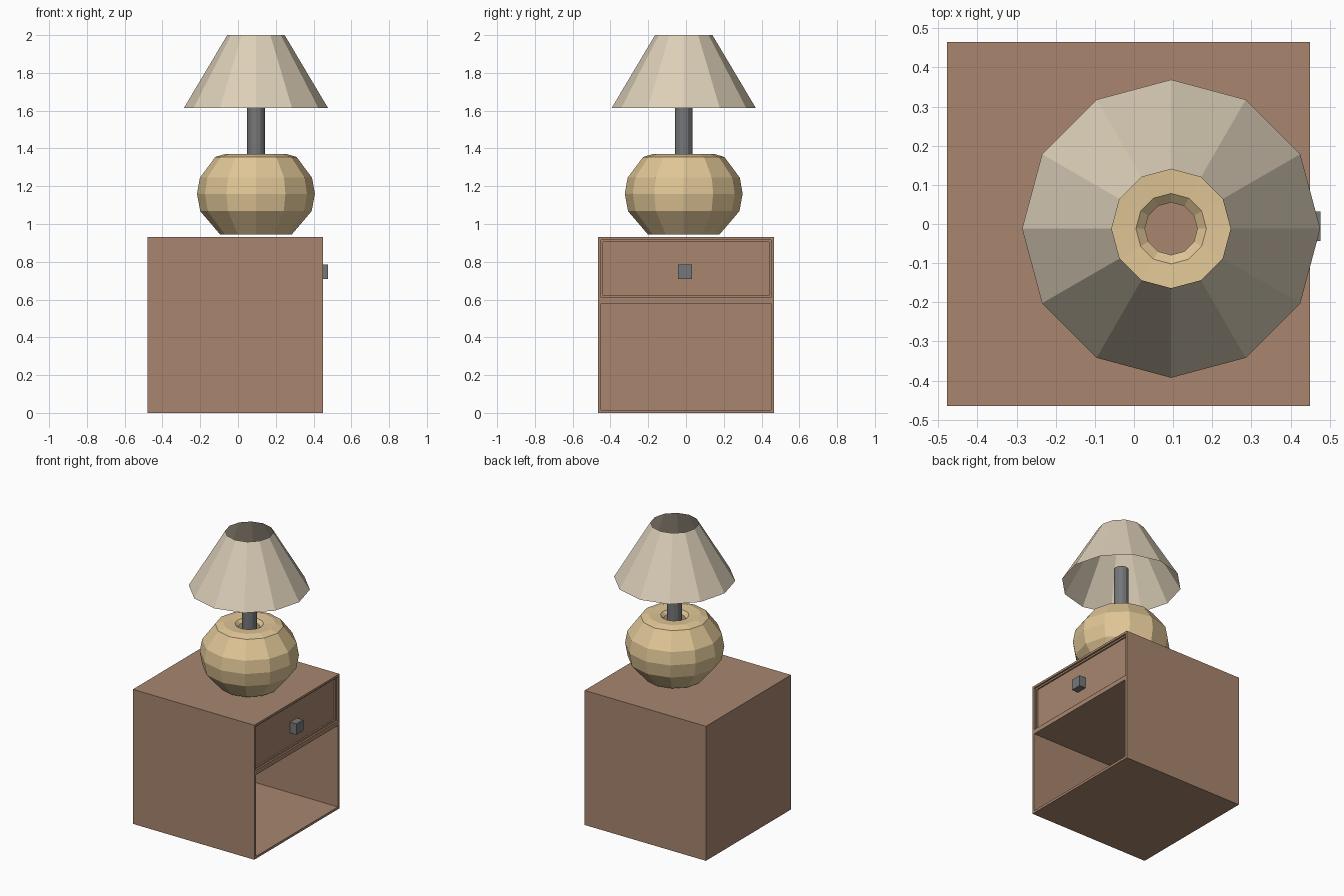
import bpy, bmesh, math
from mathutils import Vector

if "Cube" in bpy.data.objects:
    bpy.data.objects.remove(bpy.data.objects["Cube"])


def material(name, rgb):
    def lin(c):
        c /= 255
        return c / 12.92 if c <= 0.04045 else ((c + 0.055) / 1.055) ** 2.4
    m = bpy.data.materials.new(name)
    m.diffuse_color = (*[lin(c) for c in rgb], 1)
    m.use_nodes = True
    m.node_tree.nodes["Principled BSDF"].inputs["Base Color"].default_value = m.diffuse_color
    return m


WOOD = material("brown_wood", (168, 134, 110))
CLAY = material("tan_ceramic", (224, 198, 150))
CLOTH = material("cream_cloth", (220, 207, 184))
METAL = material("grey_metal", (118, 119, 120))


def finish(name, bm, mat):
    me = bpy.data.meshes.new(name)
    bm.normal_update()
    bm.to_mesh(me)
    bm.free()
    me.materials.append(mat)
    ob = bpy.data.objects.new(name, me)
    bpy.context.collection.objects.link(ob)
    return ob


def box_bm(lo, hi):
    bm = bmesh.new()
    bmesh.ops.create_cube(bm, size=1)
    for v in bm.verts:
        v.co = Vector([lo[i] + (v.co[i] + 0.5) * (hi[i] - lo[i]) for i in range(3)])
    return bm


def lathe(name, profile, mat, cx=0.095, cy=-0.012, n=12):
    """Open surface of revolution with n flat sides; profile is (radius, z)."""
    bm = bmesh.new()
    rings = [[bm.verts.new((cx + r * math.cos(2 * math.pi * i / n),
                            cy + r * math.sin(2 * math.pi * i / n), z))
              for i in range(n)] for r, z in profile]
    for a, b in zip(rings, rings[1:]):
        for i in range(n):
            j = (i + 1) % n
            bm.faces.new((a[i], a[j], b[j], b[i]))
    return finish(name, bm, mat)


# Cabinet: one box whose +x face is split into a drawer and an open shelf
bm = box_bm((-0.478, -0.465, 0), (0.45, 0.465, 0.93))
bm.normal_update()
front = max(bm.faces, key=lambda f: f.normal.x)
bmesh.ops.bisect_plane(bm, geom=[front] + list(front.edges) + list(front.verts),
                       plane_co=(0, 0, 0.595), plane_no=(0, 0, 1))
bm.normal_update()
panels = sorted((f for f in bm.faces if f.normal.x > 0.9),
                key=lambda f: f.calc_center_median().z)


def inset_push(face, margin, depth):
    bmesh.ops.inset_individual(bm, faces=[face], thickness=margin)
    new = bmesh.ops.extrude_discrete_faces(bm, faces=[face])["faces"][0]
    bmesh.ops.translate(bm, verts=list(new.verts), vec=(-depth, 0, 0))
    bm.normal_update()
    return new


shelf, drawer = panels[0], panels[-1]
inset_push(shelf, 0.023, 0.905)
drawer = inset_push(drawer, 0.021, 0.012)
inset_push(drawer, 0.016, 0.010)
finish("cabinet", bm, WOOD)

# Drawer knob
finish("drawer_knob", box_bm((0.426, -0.043, 0.71), (0.477, 0.032, 0.785)), METAL)

# Lamp: faceted vase base, open tube pole and open cone shade
lathe("lamp_base", [(0.19, 0.945), (0.295, 1.068), (0.312, 1.16), (0.297, 1.245),
                    (0.215, 1.355), (0.165, 1.37), (0.09, 1.365), (0.067, 1.345)], CLAY)
lathe("lamp_pole", [(0.047, 0.95), (0.047, 1.72)], METAL)
lathe("lamp_shade", [(0.381, 1.615), (0.152, 2.0)], CLOTH)
